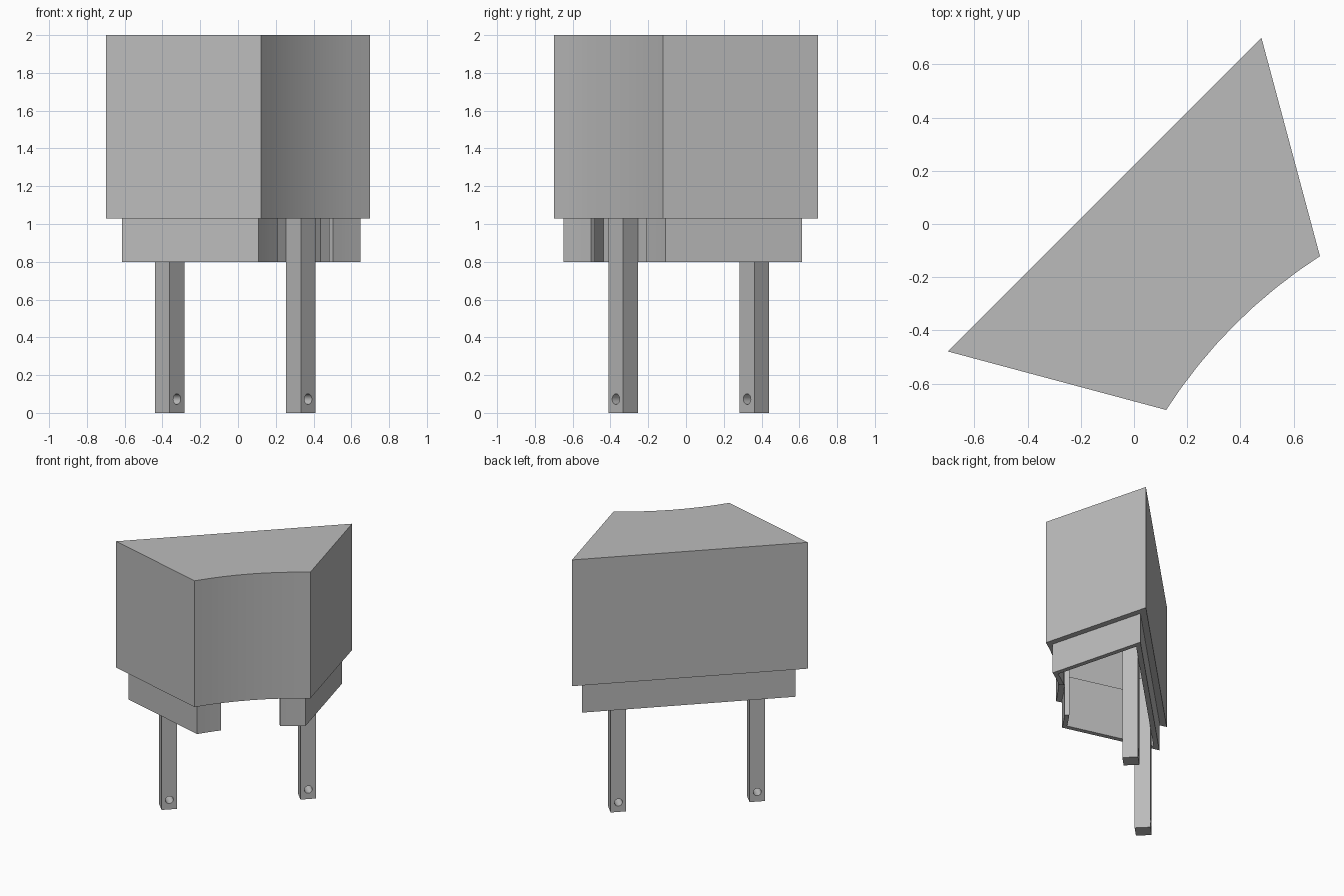
import bpy, bmesh, math
from mathutils import Vector, Matrix

if "Cube" in bpy.data.objects:
    bpy.data.objects.remove(bpy.data.objects["Cube"], do_unlink=True)

grey = bpy.data.materials.new("plain grey")
grey.use_nodes = True
grey.diffuse_color = (0.5, 0.5, 0.5, 1)
grey.node_tree.nodes["Principled BSDF"].inputs["Base Color"].default_value = (0.5, 0.5, 0.5, 1)

R2 = math.sqrt(2)
BACK, FRONT, HALF, SAG = -0.156, 0.58, 0.834, 0.044
ARC_STEPS = 8
WALL = 0.045
PANEL = 0.035


def to_xy(u, v):
    """u runs along the back edge, v points to the hollowed front."""
    return ((u + v) / R2, (u - v) / R2)


def half_width(v, inset):
    return HALF - (v - BACK) / math.sqrt(3) - inset * 2 / math.sqrt(3)


def front_arc(inset, start, end, steps):
    """Points on the concave front, inset from the outer outline."""
    v0 = FRONT - inset
    uc = half_width(v0, inset)
    us = [uc * (start + (end - start) * i / steps) for i in range(steps + 1)]
    return [(u, v0 - SAG * (1 - (u / uc) ** 2)) for u in us]


def back_corners(inset):
    v = BACK + inset
    u = half_width(v, inset)
    return [(u, v), (-u, v)]


def stack(name, loops):
    """Join equal outlines [(points, z), ...] in order and cap both ends."""
    bm = bmesh.new()
    rings = [[bm.verts.new((*to_xy(u, v), z)) for u, v in pts] for pts, z in loops]
    for a, b in zip(rings, rings[1:]):
        n = len(a)
        for i in range(n):
            j = (i + 1) % n
            bm.faces.new((a[i], a[j], b[j], b[i]))
    bm.faces.new(rings[0])
    bm.faces.new(rings[-1])
    bmesh.ops.recalc_face_normals(bm, faces=bm.faces)
    mesh = bpy.data.meshes.new(name)
    bm.to_mesh(mesh)
    bm.free()
    obj = bpy.data.objects.new(name, mesh)
    bpy.context.collection.objects.link(obj)
    mesh.materials.append(grey)
    return obj


def activate(obj):
    bpy.ops.object.select_all(action="DESELECT")
    obj.select_set(True)
    bpy.context.view_layer.objects.active = obj


def smooth(obj):
    activate(obj)
    bpy.ops.object.shade_smooth_by_angle(angle=math.radians(25))


def outline(inset):
    return front_arc(inset, -1, 1, ARC_STEPS) + back_corners(inset)


# Upper hood: hollow, closed on top, open below
outer, inner = outline(0), outline(WALL)
smooth(stack("hood", [(inner, 2 - WALL), (inner, 1.03), (outer, 1.03), (outer, 2)]))


# Lower skirt: panels inside the hood, with an opening at the front
def skirt_path(inset, gap=0.209):
    g = gap / half_width(FRONT - inset, inset)
    return front_arc(inset, g, 1, 3) + back_corners(inset) + front_arc(inset, -1, -g, 3)


skirt = skirt_path(WALL) + skirt_path(WALL + PANEL)[::-1]
smooth(stack("skirt", [(skirt, 0.8), (skirt, 1.2)]))

# Two square legs against the back panel, each with a hole near the foot
LEG = 0.055
LEG_V = BACK + WALL + PANEL + LEG
for side, name in ((-1, "right_leg"), (1, "left_leg")):
    cu = side * 0.491
    square = [(cu + a * LEG, LEG_V + b * LEG) for a, b in ((-1, -1), (1, -1), (1, 1), (-1, 1))]
    leg = stack(name, [(square, 0), (square, 1.2)])
    bpy.ops.mesh.primitive_cylinder_add(vertices=24, radius=0.028, depth=0.3)
    cutter = bpy.context.object
    cutter.name = name + "_hole_cutter"
    cutter.hide_render = True
    cutter.data.materials.append(grey)
    axis = Vector((*to_xy(0, 1), 0))
    cutter.matrix_world = (Matrix.Translation((*to_xy(cu, LEG_V), 0.073))
                           @ axis.to_track_quat("Z", "Y").to_matrix().to_4x4())
    activate(leg)
    mod = leg.modifiers.new("hole", "BOOLEAN")
    mod.operation = "DIFFERENCE"
    mod.solver = "EXACT"
    mod.object = cutter
    bpy.ops.object.modifier_apply(modifier=mod.name)
    bpy.data.objects.remove(cutter, do_unlink=True)
    smooth(leg)
